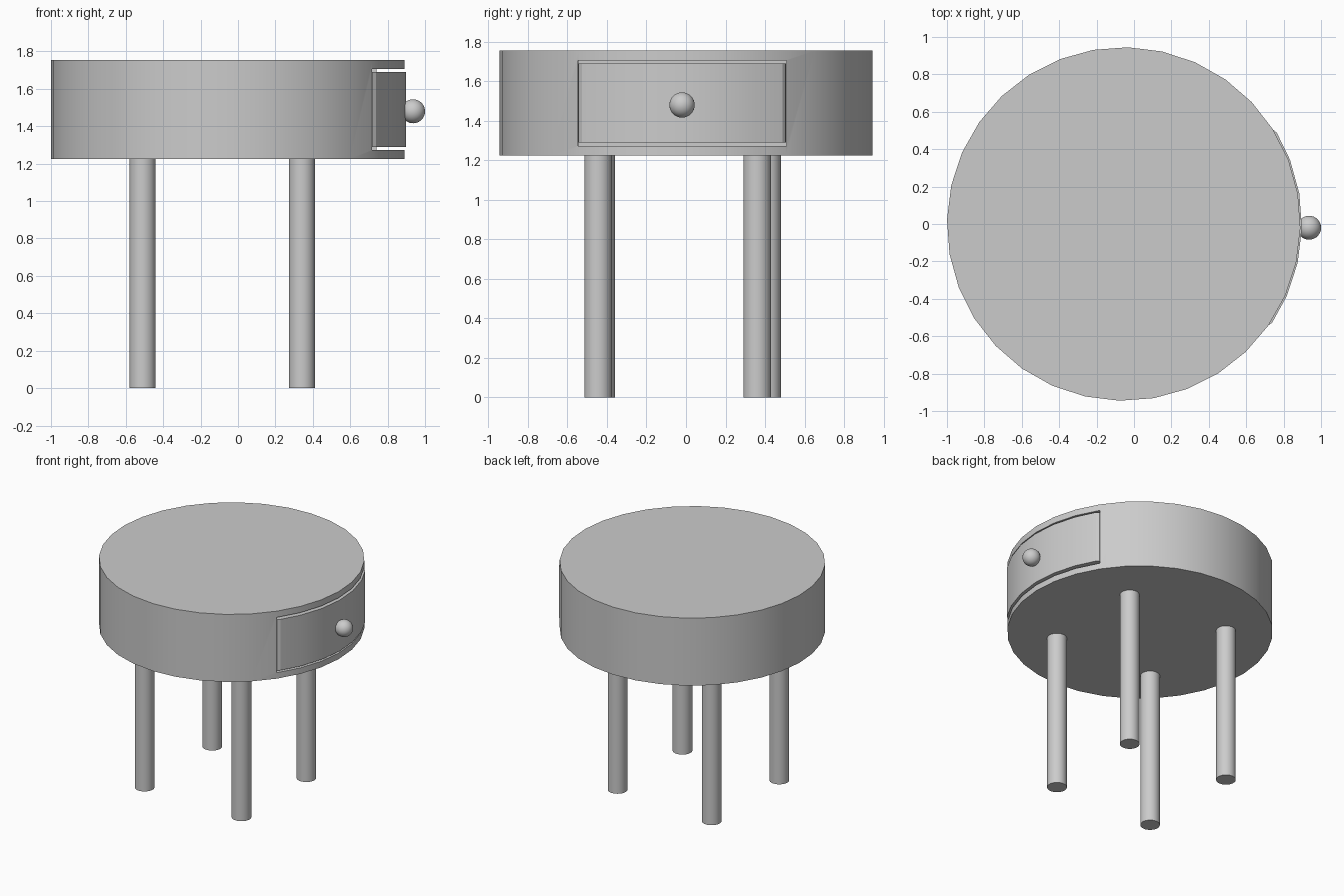
import bpy, bmesh
from math import sin, cos, radians, pi

if "Cube" in bpy.data.objects:
    bpy.data.objects.remove(bpy.data.objects["Cube"])

CX, TURN = -0.055, radians(-1.4)   # drum centre and slight turn of the drum


def smooth(ob, angle=25):
    bpy.ops.object.select_all(action='DESELECT')
    ob.select_set(True)
    bpy.context.view_layer.objects.active = ob
    bpy.ops.object.shade_smooth_by_angle(angle=radians(angle))


def cylinder(name, r, x, y, z0, z1, rot=0):
    bpy.ops.mesh.primitive_cylinder_add(vertices=32, radius=r, depth=z1 - z0,
                                        location=(x, y, (z0 + z1) / 2))
    ob = bpy.context.object
    ob.name = name
    ob.rotation_euler.z = rot
    return ob


def prism(name, outline, z0, z1):
    bm = bmesh.new()
    face = bm.faces.new([bm.verts.new((x, y, z0)) for x, y in outline])
    top = bmesh.ops.extrude_face_region(bm, geom=[face])
    verts = [v for v in top['geom'] if isinstance(v, bmesh.types.BMVert)]
    bmesh.ops.translate(bm, verts=verts, vec=(0, 0, z1 - z0))
    bmesh.ops.recalc_face_normals(bm, faces=bm.faces)
    me = bpy.data.meshes.new(name)
    bm.to_mesh(me)
    bm.free()
    ob = bpy.data.objects.new(name, me)
    ob.location.x = CX
    ob.rotation_euler.z = TURN
    bpy.context.collection.objects.link(ob)
    return ob


# Round table body with a drawer recess
body = cylinder("table_body", 0.945, CX, 0, 1.225, 1.755, TURN)
cutter = prism("recess_cutter", [(0.70, -0.527), (1.1, -0.527), (1.1, 0.527), (0.70, 0.527)],
               1.272, 1.706)
cutter.hide_render = True
mod = body.modifiers.new("recess", 'BOOLEAN')
mod.operation = 'DIFFERENCE'
mod.solver = 'EXACT'
mod.object = cutter
bpy.context.view_layer.objects.active = body
bpy.ops.object.modifier_apply(modifier=mod.name)
bpy.data.objects.remove(cutter)
smooth(body)

# Curved drawer front with chamfered ends
angles = [-32.2, -22.5, -11.25, 0, 11.25, 22.5, 32.2]
outer = [(0.953 * cos(radians(a)), 0.953 * sin(radians(a))) for a in angles]
inner = [(0.90 * cos(radians(a)), 0.90 * sin(radians(a))) for a in reversed(angles[1:-1])]
outline = ([(0.745, -0.524), (0.786, -0.524)] + outer
           + [(0.786, 0.524), (0.745, 0.524)] + inner)
smooth(prism("drawer_front", outline, 1.29, 1.69), 12)

# Drawer knob
bpy.ops.mesh.primitive_uv_sphere_add(segments=32, ring_count=16, radius=0.064,
                                     location=(0.936, -0.02, 1.48))
bpy.context.object.name = "drawer_knob"
smooth(bpy.context.object)

# Four legs
for name, x, y in (("front_left_leg", -0.51, -0.43), ("front_right_leg", 0.342, -0.445),
                   ("back_left_leg", -0.51, 0.41), ("back_right_leg", 0.342, 0.36)):
    smooth(cylinder(name, 0.07, x, y, 0, 1.23))
